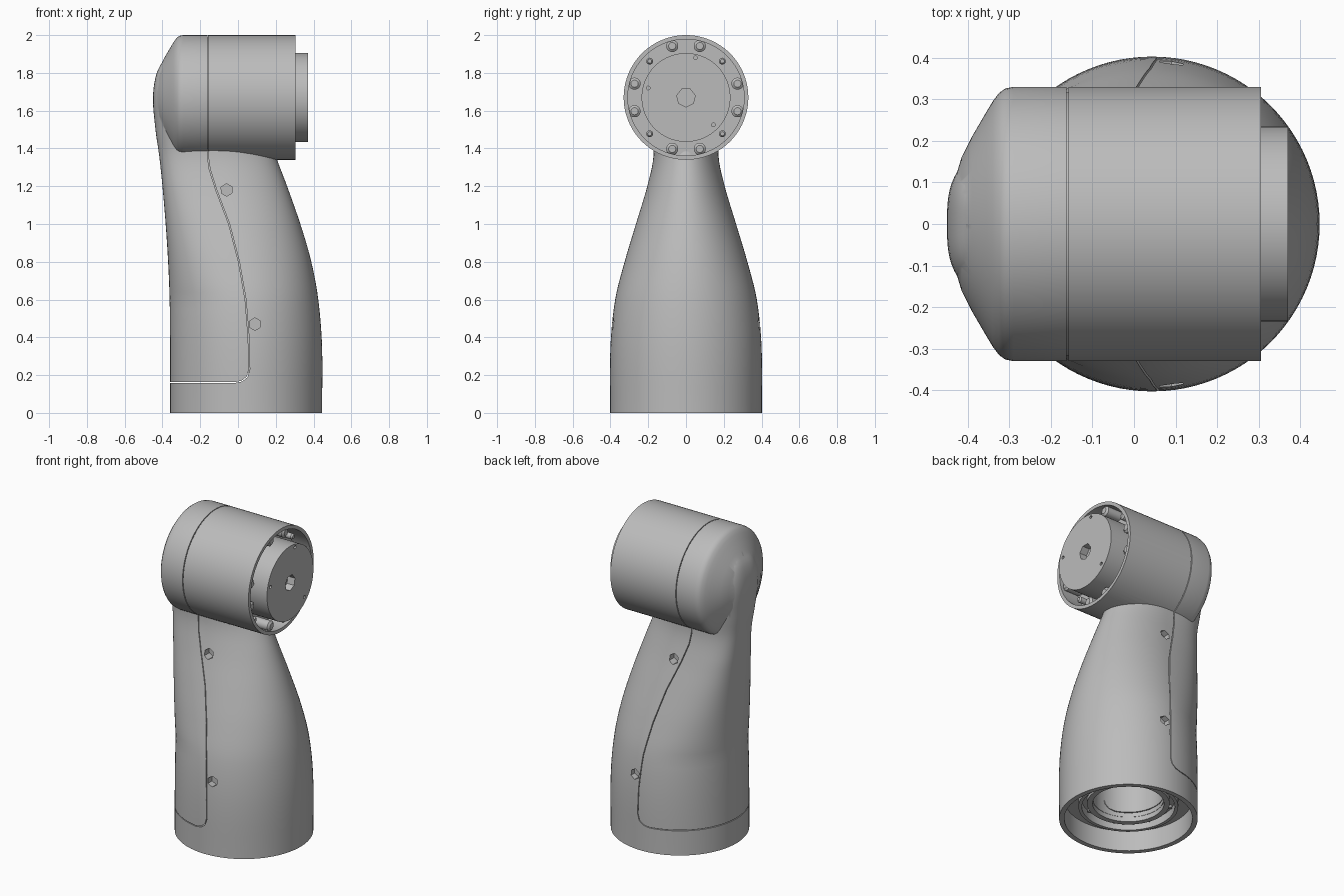
import bpy
import bmesh
import math
from mathutils import Matrix, Vector

if "Cube" in bpy.data.objects:
    bpy.data.objects.remove(bpy.data.objects["Cube"])

grey = bpy.data.materials.new("grey_plastic")
grey.use_nodes = True
GREY = (0.5, 0.5, 0.5, 1)
grey.diffuse_color = GREY
grey.node_tree.nodes["Principled BSDF"].inputs["Base Color"].default_value = GREY

HEAD_Z = 1.67
BASE_X = 0.043
ALONG_X = Matrix.Translation((0, 0, HEAD_Z)) @ Matrix.Rotation(math.pi / 2, 4, "Y")
BASE = Matrix.Translation((BASE_X, 0, 0))


def finish(name, bm):
    bmesh.ops.recalc_face_normals(bm, faces=bm.faces)
    mesh = bpy.data.meshes.new(name)
    bm.to_mesh(mesh)
    bm.free()
    mesh.materials.append(grey)
    obj = bpy.data.objects.new(name, mesh)
    bpy.context.scene.collection.objects.link(obj)
    return obj


def skin(name, rings, closed=False):
    """Bridge rings of points; cap the ends, or join last ring to first."""
    bm = bmesh.new()
    loops = [[bm.verts.new(p) for p in ring] for ring in rings]
    pairs = list(zip(loops, loops[1:]))
    if closed:
        pairs.append((loops[-1], loops[0]))
    else:
        bm.faces.new(loops[0])
        bm.faces.new(loops[-1])
    for a, b in pairs:
        for i in range(len(a)):
            j = (i + 1) % len(a)
            bm.faces.new((a[i], a[j], b[j], b[i]))
    return finish(name, bm)


def lathe(name, profile, place, sides=96, closed=False):
    """Turn (height, radius) pairs about the local z axis."""
    turn = [math.tau * i / sides for i in range(sides)]
    rings = [[place @ Vector((r * math.cos(t), r * math.sin(t), h)) for t in turn]
             for h, r in profile]
    return skin(name, rings, closed)


def boolean(obj, tool, operation="DIFFERENCE"):
    mod = obj.modifiers.new("boolean", "BOOLEAN")
    mod.operation, mod.solver, mod.object = operation, "EXACT", tool
    bpy.context.view_layer.objects.active = obj
    bpy.ops.object.modifier_apply(modifier=mod.name)


# Arm sections: height, rear x, front x, half width
SECTIONS = [(0, -.36, .445, .402), (.35, -.36, .445, .4), (.6, -.362, .425, .375),
            (.8, -.37, .388, .325), (1, -.383, .33, .265), (1.2, -.4, .26, .205),
            (1.36, -.417, .2, .172), (1.5, -.437, .16, .18), (1.67, -.45, .1, .2),
            (1.8, -.43, 0, .17), (1.9, -.375, -.05, .1)]


def section_at(k, t):
    """Smooth curve through the section table."""
    p = [Vector(SECTIONS[min(max(i, 0), len(SECTIONS) - 1)]) for i in range(k - 1, k + 3)]
    span = p[2][0] - p[1][0]
    m1 = (p[2] - p[0]) / (p[2][0] - p[0][0]) * span
    m2 = (p[3] - p[1]) / (p[3][0] - p[1][0]) * span
    s = t * t * (3 - 2 * t)
    return p[1] * (1 - s) + p[2] * s + m1 * t * (1 - t) ** 2 - m2 * t * t * (1 - t)


def arm(name, inset=0.0, floor=0.0, sides=96, steps=5):
    rows = [section_at(k, i / steps) for k in range(len(SECTIONS) - 1) for i in range(steps)]
    rows.append(Vector(SECTIONS[-1]))
    rings = []
    for z, rear, front, half in rows:
        if z < floor:
            continue
        mid, rx, ry = (rear + front) / 2, (front - rear) / 2 - inset, half - inset
        # The rear side gets squarer towards the top
        square = 2 / (2 + min(max((z - .6) / .6, 0), 1))
        ring = []
        for i in range(sides):
            a = math.tau * i / sides
            c, s = math.cos(a), math.sin(a)
            e = square if c < -1e-6 else 1
            ring.append((mid + math.copysign(abs(c) ** e, c) * rx,
                         math.copysign(abs(s) ** e, s) * ry, z))
        rings.append(ring)
    return skin(name, rings)


# Domed horizontal head
DOME = [(-.445, .03), (-.433, .1), (-.415, .16), (-.39, .21), (-.355, .27),
        (-.34, .295), (-.325, .315), (-.31, .326), (-.29, .33)]
housing = arm("arm_housing")
head = lathe("head", DOME + [(.305, .33)], ALONG_X)
boolean(housing, head, "UNION")

# Inner cores close the parting groove
core_arm = arm("inner_arm_core", .012, .15)
core_head = lathe("inner_head_core", [(h * .96, r * .96) for h, r in DOME] + [(.17, .317)], ALONG_X)

# Openings: hollow base, cable bore and motor socket
cavity = lathe("base_cavity", [(-.1, .372), (.13, .372)], BASE)
bore = lathe("cable_bore", [(-.1, .205), (.45, .205)], BASE)
socket = lathe("motor_socket", [(.18, .308), (.4, .308)], ALONG_X)
tools = [cavity, bore, socket]

# Screw pockets on both flanks
pockets = []
for x, z, y in ((-.06, 1.18, .205), (.09, .47, .39)):
    for side in (-1, 1):
        place = (Matrix.Translation((x, side * y, z)) @ Matrix.Rotation(.5, 4, "Y")
                 @ Matrix.Rotation(math.pi / 2, 4, "X"))
        pockets.append(lathe("screw_pocket", [(-.04, .033), (.04, .033)], place, 6))

# Parting line between the rear cover and the housing
PARTING = [(-.6, .16), (-.02, .16), (.02, .168), (.048, .19), (.06, .23), (.056, .4),
           (.04, .6), (.005, .8), (-.047, 1), (-.115, 1.18), (-.15, 1.29), (-.16, 1.36), (-.16, 2.2)]
bm = bmesh.new()
cols = [[bm.verts.new((x, y, z)) for y in (-.6, .6)] for x, z in PARTING]
for a, b in zip(cols, cols[1:]):
    bm.faces.new((a[0], a[1], b[1], b[0]))
parting = finish("parting_cutter", bm)
thick = parting.modifiers.new("thickness", "SOLIDIFY")
thick.thickness, thick.offset = .005, 0
bpy.context.view_layer.objects.active = parting
bpy.ops.object.modifier_apply(modifier=thick.name)

for tool in tools + pockets + [parting]:
    boolean(housing, tool)
for tool in [bore] + pockets:
    boolean(core_arm, tool)

# Motor with a D-shaped shaft hole and three pin holes
motor = lathe("motor", [(.15, .235), (.37, .235)], ALONG_X)
motor_tools = [lathe("shaft_hole", [(.32, .05), (.4, .05)], ALONG_X, 7)]
for y, z in ((.05, .21), (-.2, .05), (.145, -.145)):
    motor_tools.append(lathe("pin_hole", [(.34, .01), (.4, .01)],
                             Matrix.Translation((0, y, z)) @ ALONG_X, 12))
for tool in motor_tools:
    boolean(motor, tool)

# Bosses in pairs around the socket, screws on the diagonals
for quarter in range(4):
    for offset, name, radius, reach, top in ((-15, "socket_boss", .032, .282, .28),
                                             (15, "socket_boss", .032, .282, .28),
                                             (45, "socket_screw", .018, .272, .25)):
        a = math.radians(quarter * 90 + offset)
        spot = Matrix.Translation((0, reach * math.cos(a), reach * math.sin(a)))
        lathe(name, [(.17, radius), (top, radius), (top + .01, radius * .6)], spot @ ALONG_X, 20)

# Flange rings and screws inside the base
for name, low, inner, outer in (("outer_flange", .08, .27, .29), ("inner_flange", .1, .207, .24)):
    lathe(name, [(low, inner), (low, outer), (.14, outer), (.14, inner)], BASE, closed=True)
for i in range(8):
    a = math.tau * (i + .5) / 8
    spot = Matrix.Translation((.255 * math.cos(a), .255 * math.sin(a), 0))
    lathe("flange_screw", [(.115, .012), (.14, .012)], spot @ BASE, 12)

for tool in tools + pockets + [parting, head] + motor_tools:
    bpy.data.objects.remove(tool)

# Smooth shading with crisp edges
bpy.ops.object.select_all(action="DESELECT")
for obj in bpy.context.scene.objects:
    if obj.type == "MESH":
        obj.select_set(True)
        bpy.context.view_layer.objects.active = obj
bpy.ops.object.shade_smooth_by_angle(angle=math.radians(30))
